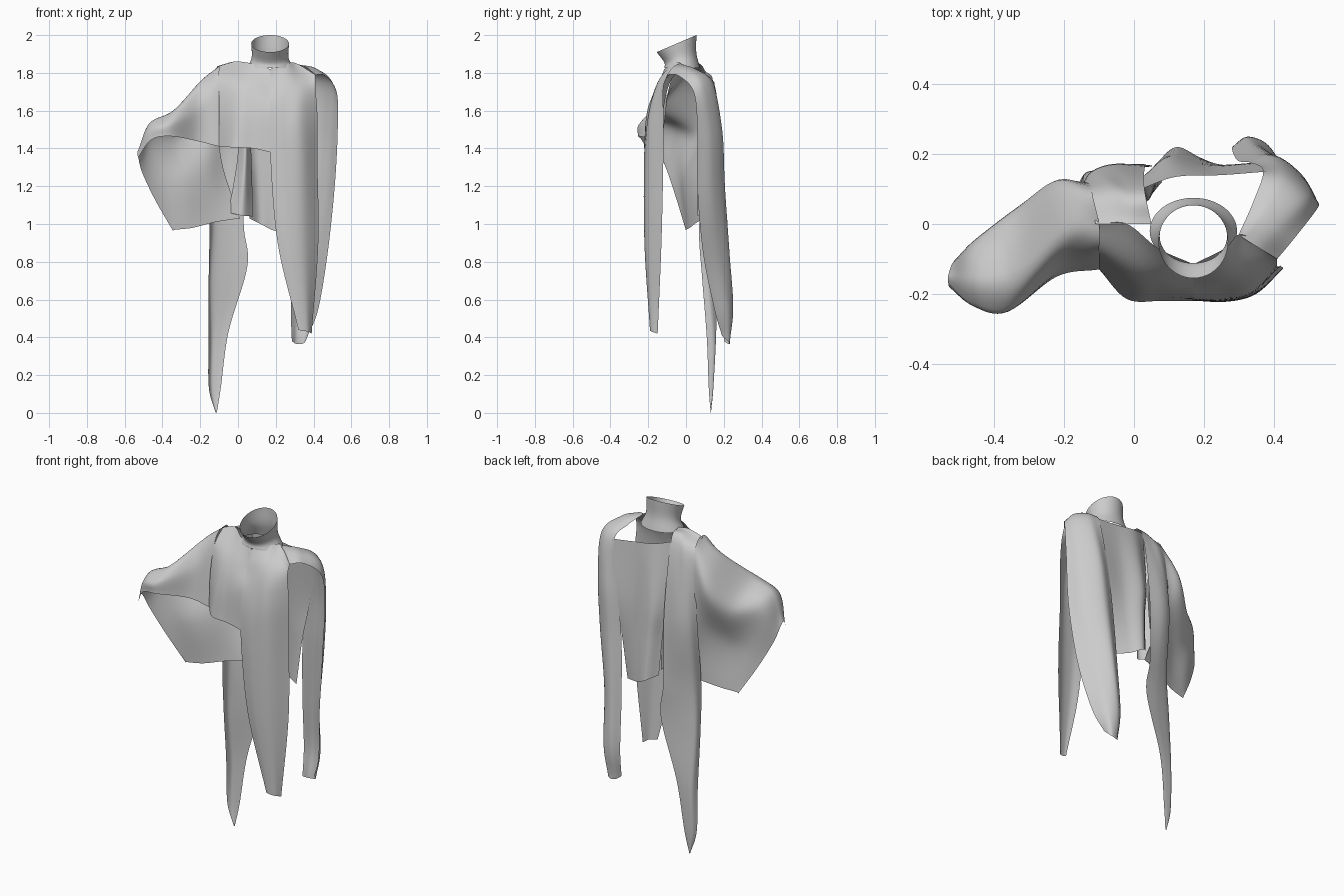
import bpy
import math
from mathutils import Vector


def spline(pts, steps):
    """Catmull-Rom curve through the control points."""
    p = [Vector(q) for q in pts]
    p = [2 * p[0] - p[1]] + p + [2 * p[-1] - p[-2]]
    out = []
    for i in range(1, len(p) - 2):
        a, b, c, d = p[i - 1:i + 3]
        for s in range(steps):
            t = s / steps
            out.append(0.5 * (2 * b + (c - a) * t + (2 * a - 5 * b + 4 * c - d) * t * t
                              + (3 * b - a - 3 * c + d) * t ** 3))
    return out + [p[-2]]


def cloth(name, rows, steps=8, across=True):
    """Smooth cloth sheet lofted through rows of control points."""
    if across:
        rows = [spline(r, steps) for r in rows]
    cols = [spline(c, steps) for c in zip(*rows)]
    n = len(cols[0])
    verts = [v for c in cols for v in c]
    faces = [(i * n + j, i * n + j + 1, (i + 1) * n + j + 1, (i + 1) * n + j)
             for i in range(len(cols) - 1) for j in range(n - 1)]
    me = bpy.data.meshes.new(name)
    me.from_pydata(verts, [], faces)
    me.polygons.foreach_set("use_smooth", [True] * len(faces))
    ob = bpy.data.objects.new(name, me)
    bpy.context.collection.objects.link(ob)
    return ob


def ring(cx, cy, rx, ry, z, tilt, n=48):
    """Tilted ellipse, higher at the back."""
    return [(cx + rx * math.cos(2 * math.pi * k / n), cy + ry * math.sin(2 * math.pi * k / n),
             z + tilt * math.sin(2 * math.pi * k / n)) for k in range(n + 1)]


# Standing collar, leaning forward
cloth("collar", [ring(.17, -.02, .125, .095, 1.825, .0),
                 ring(.17, -.03, .098, .085, 1.88, .025),
                 ring(.17, -.05, .1, .105, 1.955, .045)], across=False)

# Short front half
cloth("front_short_panel", [
    [(-.1, 0, 1.835), (-.02, 0, 1.86), (.07, -.07, 1.85), (.17, -.115, 1.82)],
    [(-.1, -.08, 1.76), (0, -.13, 1.75), (.08, -.15, 1.74), (.17, -.155, 1.72)],
    [(-.1, -.12, 1.6), (0, -.19, 1.6), (.08, -.2, 1.6), (.17, -.205, 1.6)],
    [(-.1, -.13, 1.41), (-.02, -.215, 1.405), (.08, -.22, 1.4), (.17, -.22, 1.38)]])

# Long front half, tapering to a narrow end
cloth("front_long_panel", [
    [(.17, -.115, 1.82), (.26, -.07, 1.85), (.31, -.03, 1.85), (.41, -.1, 1.79)],
    [(.17, -.155, 1.72), (.25, -.15, 1.75), (.33, -.14, 1.74), (.41, -.12, 1.72)],
    [(.17, -.205, 1.6), (.25, -.2, 1.58), (.33, -.19, 1.58), (.42, -.12, 1.58)],
    [(.17, -.22, 1.38), (.25, -.22, 1.36), (.34, -.2, 1.35), (.42, -.12, 1.35)],
    [(.21, -.21, .9), (.27, -.22, .9), (.35, -.2, .9), (.425, -.13, .9)],
    [(.32, -.19, .44), (.34, -.19, .435), (.37, -.18, .43), (.39, -.15, .42)]])

# Wide cape sleeve, open at the front and below
cloth("wide_sleeve", [
    [(-.1, -.13, 1.41), (-.1, -.08, 1.76), (-.1, 0, 1.835),
     (-.12, .1, 1.76), (-.09, .13, 1.35), (.01, .1, 1.03)],
    [(-.22, -.15, 1.44), (-.21, -.12, 1.63), (-.2, -.02, 1.755),
     (-.22, .125, 1.6), (-.17, .06, 1.3), (-.12, .06, 1.01)],
    [(-.36, -.25, 1.465), (-.36, -.24, 1.54), (-.34, -.13, 1.6),
     (-.33, .05, 1.48), (-.28, .0, 1.24), (-.24, .02, .98)],
    [(-.46, -.235, 1.445), (-.465, -.225, 1.5), (-.47, -.15, 1.53),
     (-.46, -.05, 1.45), (-.39, -.03, 1.2), (-.33, 0, .97)],
    [(-.53, -.18, 1.35), (-.532, -.165, 1.38), (-.53, -.14, 1.37),
     (-.51, -.1, 1.28), (-.44, -.05, 1.13), (-.345, 0, .965)]])

# Long pointed tail at the back, its right edge turned outward
cloth("back_tail", [
    [(-.11, 0, 1.835), (-.06, 0, 1.85), (-.01, 0, 1.86), (.05, 0, 1.85)],
    [(-.13, .1, 1.75), (-.07, .11, 1.77), (-.02, .1, 1.8), (.03, .1, 1.81)],
    [(-.15, .11, 1.4), (-.12, .15, 1.4), (-.06, .17, 1.4), (.03, .165, 1.4)],
    [(-.15, .07, 1.0), (-.13, .12, 1.0), (-.06, .15, 1.0), (.03, .17, 1.0)],
    [(-.155, .085, .72), (-.14, .125, .72), (-.05, .15, .73), (.05, .165, .78)],
    [(-.155, .11, .4), (-.14, .145, .4), (-.1, .155, .41), (-.05, .16, .43)],
    [(-.155, .12, .14), (-.14, .14, .14), (-.115, .145, .14), (-.09, .145, .14)],
    [(-.12, .13, .005), (-.118, .132, .002), (-.115, .132, 0), (-.112, .13, .003)]])

# Back panel below the open window
cloth("back_panel", [
    [(.02, .1, 1.81), (.12, .135, 1.785), (.25, .14, 1.765), (.38, .15, 1.75)],
    [(.03, .14, 1.45), (.1, .185, 1.45), (.22, .165, 1.45), (.35, .175, 1.45)],
    [(.05, .15, 1.25), (.11, .2, 1.25), (.21, .175, 1.23), (.31, .165, 1.22)],
    [(.06, .17, 1.03), (.12, .22, 1.0), (.19, .19, .965), (.28, .15, .945)]])

# Narrow gathered fold, falling forward between tail and back panel
cloth("back_fold", [
    [(.0, .12, 1.66), (.03, .11, 1.66), (.06, .13, 1.66)],
    [(.0, .12, 1.38), (.04, .07, 1.38), (.07, .14, 1.38)],
    [(-.05, .1, 1.06), (.02, .06, 1.045), (.08, .12, 1.04)]])

# Shoulder strap running into the slit hanging sleeve
cloth("hanging_sleeve", [
    [(.3, -.03, 1.85), (.32, -.045, 1.845), (.36, -.07, 1.83), (.41, -.1, 1.79)],
    [(.34, .06, 1.81), (.38, .04, 1.825), (.42, 0, 1.82), (.46, -.04, 1.785)],
    [(.37, .15, 1.74), (.435, .135, 1.745), (.495, .085, 1.74), (.522, .04, 1.7)],
    [(.335, .175, 1.48), (.41, .19, 1.5), (.485, .135, 1.5), (.528, .06, 1.5)],
    [(.3, .18, 1.2), (.38, .205, 1.2), (.465, .145, 1.2), (.512, .06, 1.2)],
    [(.285, .2, .85), (.345, .23, .85), (.41, .18, .85), (.475, .09, .85)],
    [(.28, .22, .55), (.325, .25, .55), (.385, .225, .55), (.425, .15, .55)],
    [(.285, .2, .38), (.31, .225, .365), (.35, .23, .37), (.37, .19, .41)]])
